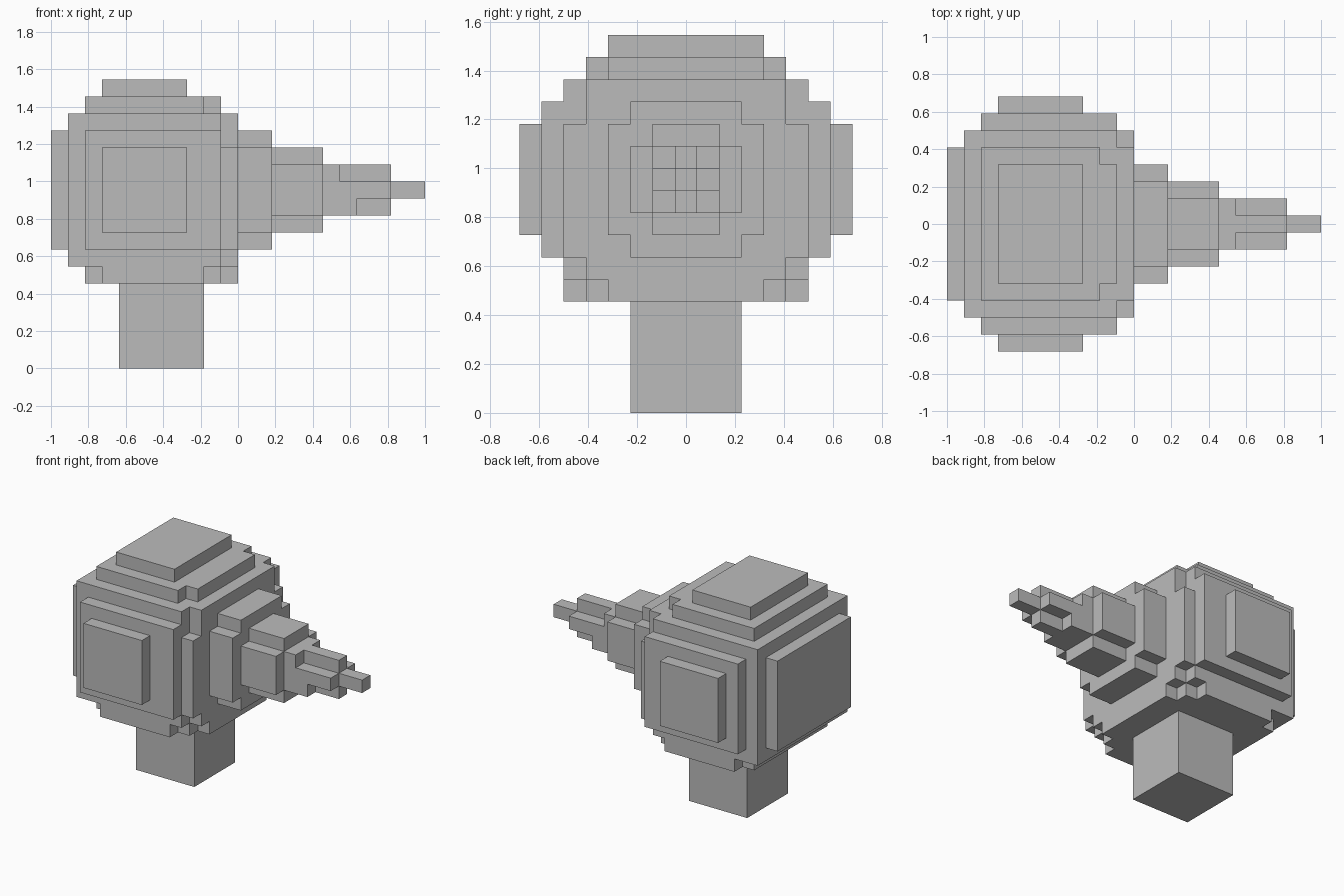
import bpy
import bmesh
from mathutils import Vector

cube = bpy.data.objects.get("Cube")
if cube:
    bpy.data.objects.remove(cube, do_unlink=True)

UNIT = 1 / 11                      # edge of one block
ORIGIN = Vector((-1, -7.5 * UNIT, 0))

grey = bpy.data.materials.new("plain grey")
grey.use_nodes = True
GREY = (0.5, 0.5, 0.5, 1)
grey.diffuse_color = GREY
grey.node_tree.nodes["Principled BSDF"].inputs["Base Color"].default_value = GREY


def block_part(name, boxes):
    """Fuse boxes (x0, x1, half width in blocks, z0, z1), centred on y, into one clean shell."""
    cells = set()
    for x0, x1, half, z0, z1 in boxes:
        y0, y1 = int(7.5 - half), int(7.5 + half)
        cells |= {(x, y, z) for x in range(x0, x1)
                  for y in range(y0, y1) for z in range(z0, z1)}
    bm = bmesh.new()
    verts = {}

    def corner(p):
        if p not in verts:
            verts[p] = bm.verts.new(ORIGIN + Vector(p) * UNIT)
        return verts[p]

    # Keep only the block sides that face outwards
    for cell in sorted(cells):
        for axis in range(3):
            for side in (0, 1):
                near = list(cell)
                near[axis] += 2 * side - 1
                if tuple(near) in cells:
                    continue
                u, v = (axis + 1) % 3, (axis + 2) % 3
                quad = []
                for du, dv in ((0, 0), (1, 0), (1, 1), (0, 1)):
                    p = list(cell)
                    p[axis] += side
                    p[u] += du
                    p[v] += dv
                    quad.append(corner(tuple(p)))
                bm.faces.new(quad if side else quad[::-1])
    # Merge flat areas into large faces
    bmesh.ops.dissolve_limit(bm, angle_limit=0.01, verts=bm.verts[:], edges=bm.edges[:])
    mesh = bpy.data.meshes.new(name)
    bm.to_mesh(mesh)
    bm.free()
    mesh.materials.append(grey)
    obj = bpy.data.objects.new(name, mesh)
    bpy.context.collection.objects.link(obj)


# Rounded head built from stepped layers
block_part("head", [
    (1, 10, 5.5, 6, 15),     # core
    (0, 1, 4.5, 7, 14),      # back plate
    (2, 10, 6.5, 7, 14),     # side layers
    (3, 8, 7.5, 8, 13),      # outer side plates
    (10, 11, 5.5, 7, 13),    # face around the beak
    (10, 11, 4.5, 6, 15),
    (2, 9, 4.5, 15, 16),     # crown
    (9, 10, 3.5, 15, 16),
    (3, 8, 3.5, 16, 17),
    (3, 9, 5.5, 5, 6),       # underside
    (2, 10, 4.5, 5, 6),
    (10, 11, 3.5, 5, 6),
])

# Square neck
block_part("neck", [(4, 9, 2.5, 0, 5)])

# Tapering beak in four stages
block_part("beak_base", [(11, 13, 3.5, 8, 13), (11, 13, 2.5, 7, 14)])
block_part("beak_middle", [(13, 16, 2.5, 9, 12), (13, 16, 1.5, 8, 13)])
block_part("beak_front", [
    (16, 17, 1.5, 9, 12),
    (17, 18, 1.5, 9, 11),
    (17, 20, 0.5, 9, 12),
    (18, 20, 1.5, 10, 11),
])
block_part("beak_tip", [(20, 22, 0.5, 10, 11)])
